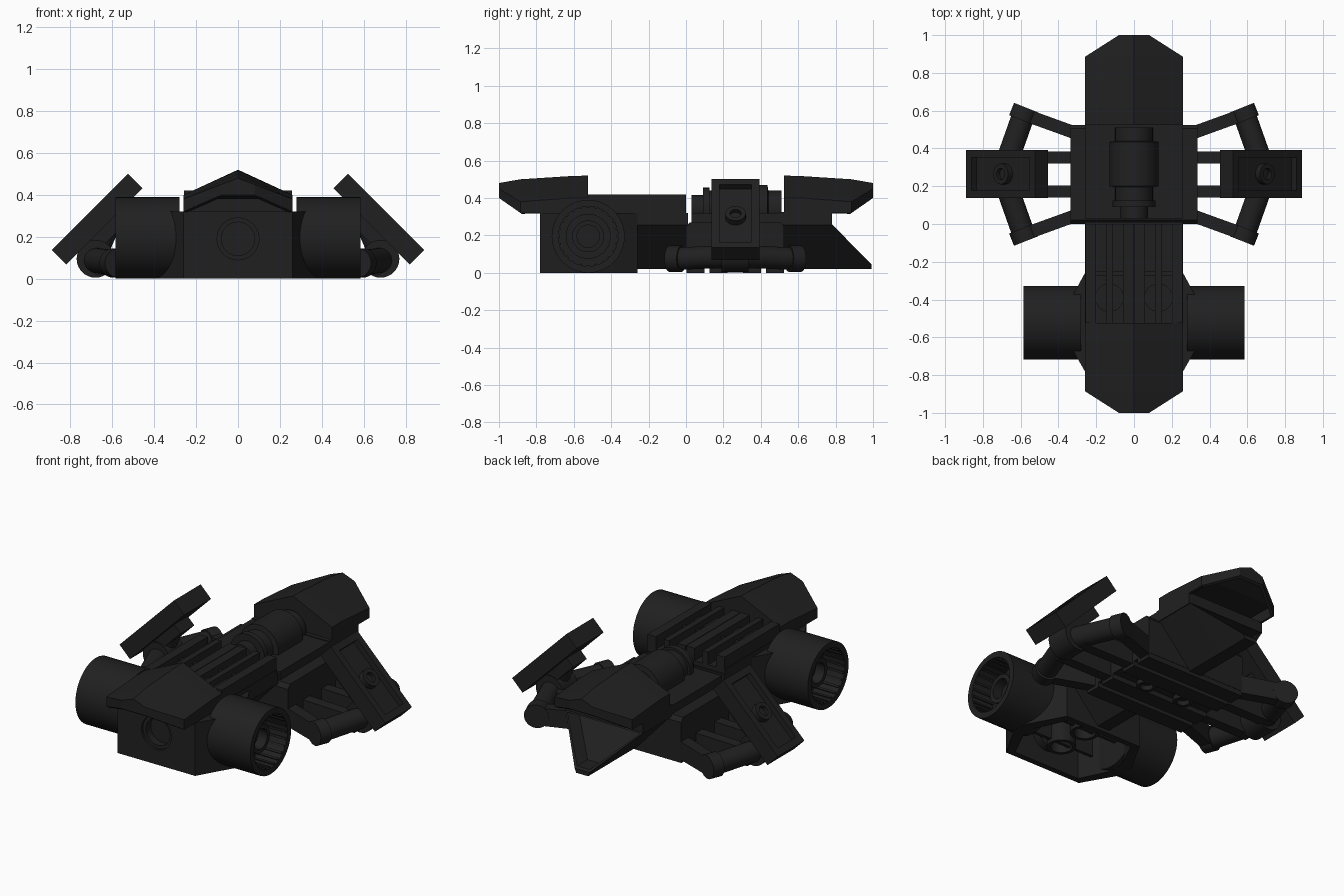
import bpy, bmesh
from math import cos, sin, pi, radians
from mathutils import Matrix, Vector

cube = bpy.data.objects.get("Cube")
if cube:
    bpy.data.objects.remove(cube, do_unlink=True)

black = bpy.data.materials.new("matte_black")
black.use_nodes = True
colour = (0.0145, 0.0145, 0.0145, 1)
black.diffuse_color = colour
black.node_tree.nodes["Principled BSDF"].inputs["Base Color"].default_value = colour
black.node_tree.nodes["Principled BSDF"].inputs["Roughness"].default_value = 0.6


def finish(name, bm, mirror=False, smooth=False):
    bmesh.ops.recalc_face_normals(bm, faces=bm.faces)
    mesh = bpy.data.meshes.new(name)
    bm.to_mesh(mesh)
    bm.free()
    mesh.materials.append(black)
    obj = bpy.data.objects.new(name, mesh)
    bpy.context.collection.objects.link(obj)
    bpy.ops.object.select_all(action='DESELECT')
    obj.select_set(True)
    bpy.context.view_layer.objects.active = obj
    if smooth:
        bpy.ops.object.shade_smooth_by_angle(angle=radians(30))
    if mirror:
        obj.modifiers.new("mirror", 'MIRROR').use_mirror_merge = False
    return obj


def loft_mesh(rings):
    """Skin equal-length rings of points and cap both ends."""
    bm = bmesh.new()
    loops = [[bm.verts.new(p) for p in ring] for ring in rings]
    n = len(loops[0])
    for a, b in zip(loops, loops[1:]):
        for i in range(n):
            j = (i + 1) % n
            bm.faces.new((a[i], a[j], b[j], b[i]))
    bm.faces.new(loops[0])
    bm.faces.new(loops[-1])
    bmesh.ops.recalc_face_normals(bm, faces=bm.faces)
    return bm


def recess(bm, faces, rim):
    """Inset a rim, then add straight walls; returns the floor vertices."""
    bmesh.ops.inset_region(bm, faces=faces, thickness=rim)
    floor = bmesh.ops.extrude_face_region(bm, geom=faces)["geom"]
    bmesh.ops.delete(bm, geom=faces, context='FACES_ONLY')
    return [v for v in floor if isinstance(v, bmesh.types.BMVert)]


def box(name, x, y, z, mirror=False):
    rings = [[(x[0], y[0], h), (x[1], y[0], h), (x[1], y[1], h), (x[0], y[1], h)] for h in z]
    return finish(name, loft_mesh(rings), mirror)


def lathe(name, start, end, profile, mirror=False, sides=32):
    """Turn (radius, distance) pairs about the axis from start to end."""
    start, end = Vector(start), Vector(end)
    turn = (end - start).to_track_quat('Z', 'Y')
    angles = [2 * pi * i / sides for i in range(sides)]
    rings = [[start + turn @ Vector((r * cos(a), r * sin(a), t)) for a in angles]
             for r, t in profile]
    return finish(name, loft_mesh(rings), mirror, True)


def rod(name, start, end, radius, mirror=False):
    length = (Vector(end) - Vector(start)).length
    return lathe(name, start, end, [(radius, 0), (radius, length)], mirror)


def cut(obj, cutter):
    cutter.hide_render = True
    mod = obj.modifiers.new("cut", 'BOOLEAN')
    mod.operation = 'DIFFERENCE'
    mod.solver = 'EXACT'
    mod.object = cutter
    bpy.context.view_layer.objects.active = obj
    bpy.ops.object.modifier_apply(modifier=mod.name)
    bpy.data.objects.remove(cutter, do_unlink=True)


# Ridged canopies with hollow undersides, one at each end
for name, s in (("front_canopy", -1), ("rear_canopy", 1)):
    rings = []
    for y, w, low, eave, ridge in ((0.525, 0.26, 0.32, 0.40, 0.52),
                                   (0.62, 0.26, 0.32, 0.40, 0.517),
                                   (0.885, 0.26, 0.32, 0.38, 0.50),
                                   (1.0, 0.08, 0.40, 0.45, 0.48)):
        rings.append([(-w, s * y, low), (w, s * y, low), (w, s * y, eave),
                      (0, s * y, ridge), (-w, s * y, eave)])
    bm = loft_mesh(rings)
    for v in recess(bm, [f for f in bm.faces if f.normal.z < -0.5], 0.018):
        v.co.z = max(0.38, v.co.z + 0.03)
    finish(name, bm)


# Front block with flared sides, hollow base and round nose socket
def flared_prism(name, wall, z):
    plan = [(0.26 - wall, wall - 0.78), (0.38 - 2 * wall, -0.57),
            (0.38 - 2 * wall, -0.48), (0.26 - wall, -0.26 - wall)]
    plan += [(-x, y) for x, y in reversed(plan)]
    return finish(name, loft_mesh([[(x, y, h) for x, y in plan] for h in z]))


block = flared_prism("front_block", 0, (0, 0.32))
cut(block, flared_prism("base_cutter", 0.035, (-0.05, 0.25)))
cut(block, rod("socket_cutter", (0, -0.85, 0.19), (0, -0.70, 0.19), 0.1))
lathe("nose_socket", (0, -0.78, 0.19), (0, 0, 0.19),
      [(0.1, 0.08), (0.1, 0.015), (0.08, 0.015), (0.08, 0.06)])
for y in (-0.62, -0.42):
    lathe("base_tube", (0, y, 0.26), (0, y, 0),
          [(0.08, 0), (0.08, 0.2), (0.06, 0.2), (0.06, 0.1)])
    box("base_rib", (-0.22, 0.22), (y - 0.01, y + 0.01), (0.08, 0.26))

# Hollow side drums with hub and inner ribs
drum_y, drum_z = -0.523, 0.195
lathe("side_drum", (0, drum_y, drum_z), (1, drum_y, drum_z),
      [(0.195, 0.28), (0.195, 0.585), (0.16, 0.585), (0.16, 0.44), (0.12, 0.44),
       (0.12, 0.46), (0.085, 0.46), (0.085, 0.52), (0.06, 0.52), (0.06, 0.46)], True, 40)
for i in range(24):
    a = 2 * pi * i / 24
    ring = []
    for r, sign in ((0.152, 1), (0.165, 1), (0.165, -1), (0.152, -1)):
        ring.append((drum_y + r * cos(a) - sign * 0.006 * sin(a),
                     drum_z + r * sin(a) + sign * 0.006 * cos(a)))
    finish("drum_rib", loft_mesh([[(x, y, z) for y, z in ring] for x in (0.43, 0.58)]), True)

# Grille deck between the front canopy and the centre
box("grille_base", (-0.26, 0.26), (-0.525, 0), (0.315, 0.345))
for x in (0.03, 0.13, 0.23):
    half = 0.018 if x == 0.13 else 0.028
    box("grille_rail", (x - half, x + half), (-0.525, 0), (0.34, 0.42), True)
box("grille_tie", (-0.24, 0.24), (-0.274, -0.25), (0.34, 0.39))
rod("grille_stud", (0.13, -0.39, 0.34), (0.13, -0.39, 0.385), 0.075, True)


# Keel with inward-sloping sides, ending in a hollow pointed tail
def keel_ring(y, top, low=0.02, wide=0.26, narrow=0.04):
    return [(wide, y, top), (narrow, y, low), (-narrow, y, low), (-wide, y, top)]


finish("middle_keel", loft_mesh([keel_ring(-0.27, 0.26), keel_ring(0.01, 0.26)]))
bm = loft_mesh([keel_ring(0.5, 0.26), keel_ring(0.78, 0.26), keel_ring(0.992, 0.045, wide=0.05)])
slope = [f for f in bm.faces if f.normal.z > 0.3 and f.normal.y > 0.3]
for v in recess(bm, slope, 0.018):
    v.co.y -= 0.1
finish("tail_keel", bm)
box("middle_plate", (-0.26, 0.26), (-0.27, 0.01), (0.255, 0.32))
box("tail_plate", (-0.26, 0.26), (0.5, 0.78), (0.255, 0.325))

# Centre hull with chamfered ends and ribbed underside
hull = [(0, 0.03), (0, 0.245), (0.02, 0.27), (0.505, 0.27), (0.525, 0.245), (0.525, 0.03)]
finish("centre_hull", loft_mesh([[(x, y, z) for y, z in hull] for x in (-0.335, 0.335)]))
box("centre_deck", (-0.26, 0.26), (0.03, 0.5), (0.26, 0.32))
for y in (0.05, 0.173, 0.353, 0.475):
    box("belly_rib", (-0.335, 0.335), (y - 0.048, y + 0.048), (0, 0.04))
for x in (-0.13, 0.13):
    lathe("belly_tube", (x, 0.263, 0.04), (x, 0.263, -1),
          [(0.055, 0), (0.055, 0.038), (0.035, 0.038), (0.035, 0.005)])

# Round engine lying along the top
lathe("top_engine", (0, 0, 0.34), (0, 1, 0.34),
      [(0.075, 0.03), (0.075, 0.09), (0.115, 0.09), (0.115, 0.125), (0.1, 0.125),
       (0.1, 0.195), (0.13, 0.2), (0.13, 0.435), (0.1, 0.44), (0.1, 0.51)])


# Arms reaching out to the side axles
def arm(name, start, end, half_width):
    rings = [[(x, y - half_width, 0.02), (x, y + half_width, 0.02),
              (x, y + half_width, z), (x, y - half_width, z)]
             for x, y, z in (start, end)]
    finish(name, loft_mesh(rings), True)


mid = 0.263
for s in (-1, 1):
    arm("outer_arm", (0.3, mid + s * 0.215, 0.13), (0.59, mid + s * 0.32, 0.125), 0.036)
    arm("inner_arm", (0.3, mid + s * 0.09, 0.13), (0.68, mid + s * 0.09, 0.12), 0.032)
    knuckle = Vector((0.583, mid + s * 0.32, 0.075))
    across = Vector((-0.37, s * 0.93, 0)) * 0.035
    rod("arm_knuckle", knuckle - across, knuckle + across, 0.07, True)
    rod("axle", knuckle, (0.7, mid - s * 0.01, 0.09), 0.06, True)
rod("axle_joint", (0.68, 0.19, 0.095), (0.68, 0.335, 0.095), 0.09, True)

# Tilted side panels with a recess, a knob and an inner bracket
tilt = Matrix.Translation((0.672, 0.265, 0.284)) @ Matrix.Rotation(radians(45), 4, 'Y')
bm = bmesh.new()
bmesh.ops.create_cube(bm, size=1, matrix=Matrix.Diagonal((0.515, 0.255, 0.098, 1)))
face = max(bm.faces, key=lambda f: f.calc_center_median().z)
for v in recess(bm, [face], 0.058):
    v.co.z -= 0.035
bm.transform(tilt)
finish("side_panel", bm, True)
lathe("panel_knob", tilt @ Vector((0, 0, 0)), tilt @ Vector((0, 0, 1)),
      [(0.055, 0), (0.055, 0.048), (0.03, 0.048), (0.03, 0.025)], True, 24)
bm = bmesh.new()
bmesh.ops.create_cube(bm, size=1, matrix=Matrix.Diagonal((0.2, 0.13, 0.07, 1)))
bm.transform(tilt @ Matrix.Translation((0, 0, -0.075)))
finish("panel_bracket", bm, True)
rod("panel_strut", (0.68, 0.263, 0.1), (0.62, 0.263, 0.24), 0.05, True)
